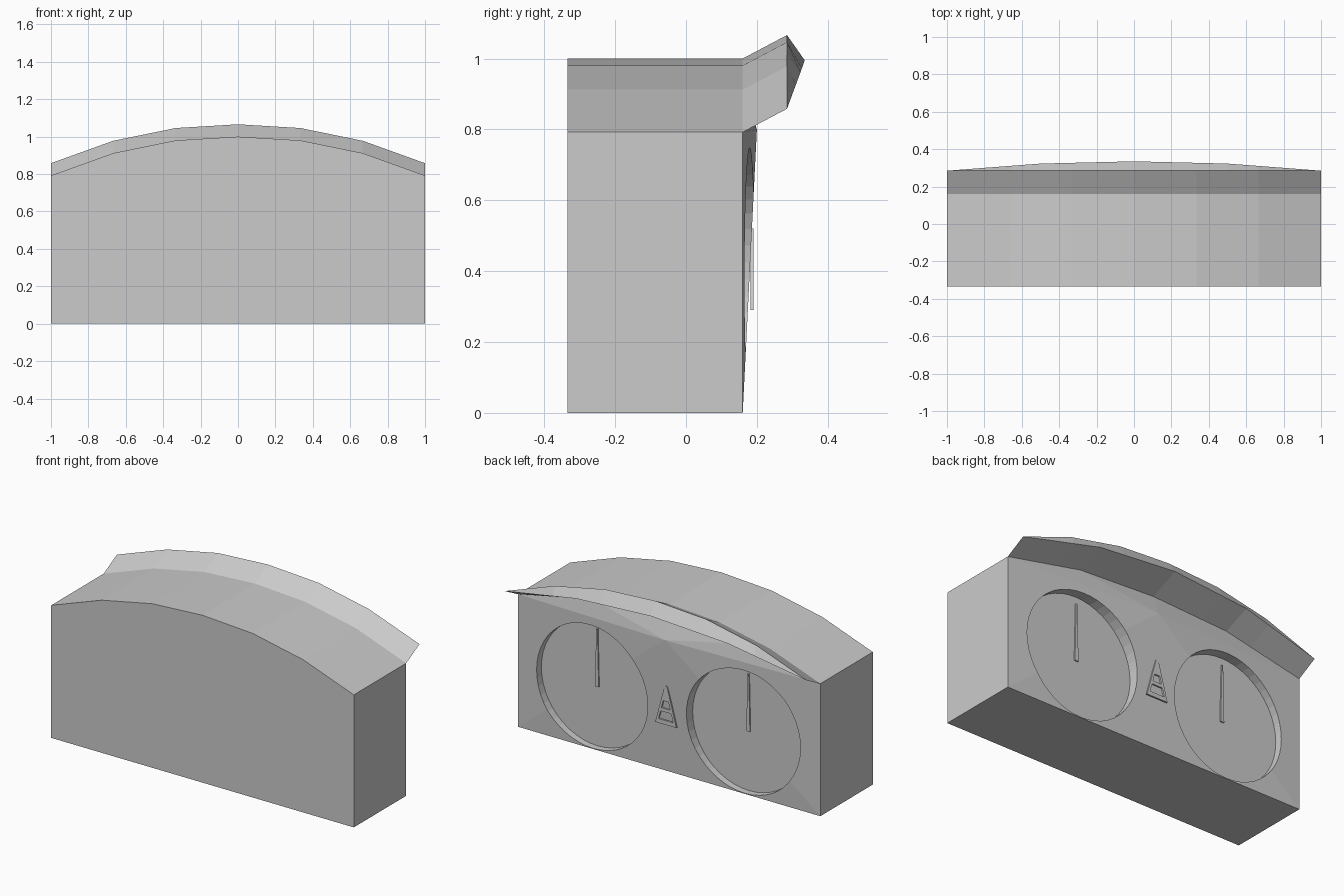
import bpy, bmesh
from math import radians

cube = bpy.data.objects.get("Cube")
if cube:
    bpy.data.objects.remove(cube, do_unlink=True)

grey = bpy.data.materials.new("plain_grey")
grey.use_nodes = True
colour = (0.6, 0.6, 0.6, 1)
grey.diffuse_color = colour
grey.node_tree.nodes["Principled BSDF"].inputs["Base Color"].default_value = colour


def finish(name, bm):
    bmesh.ops.remove_doubles(bm, verts=bm.verts, dist=0.0005)
    bmesh.ops.recalc_face_normals(bm, faces=bm.faces)
    mesh = bpy.data.meshes.new(name)
    bm.to_mesh(mesh)
    bm.free()
    mesh.materials.append(grey)
    obj = bpy.data.objects.new(name, mesh)
    bpy.context.collection.objects.link(obj)
    return obj


def polyline(points, x):
    """Height along a mirrored polyline of (x, value) points."""
    x = abs(x)
    for (x0, v0), (x1, v1) in zip(points, points[1:]):
        if x <= x1:
            return v0 + (v1 - v0) * (x - x0) / (x1 - x0)
    return points[-1][1]


def prism(bm, outline, y0, y1):
    """Extrude an (x, z) outline along y."""
    near = [bm.verts.new((x, y0, z)) for x, z in outline]
    far = [bm.verts.new((x, y1, z)) for x, z in outline]
    bm.faces.new(near)
    bm.faces.new(far[::-1])
    for i in range(len(near)):
        j = (i + 1) % len(near)
        bm.faces.new((near[i], far[i], far[j], near[j]))


# Housing: arched block, raised visor, bowed lip and shallow pyramid dial panel
FRONT, BACK, RIM = -0.335, 0.16, 0.285
ARCH = [(0, 1.0), (1 / 3, 0.98), (2 / 3, 0.912), (1, 0.792)]
LIP_Y = [(0, 0.335), (0.5, 0.323), (1, RIM)]
LIP_Z = [(0, 0.995), (0.5, 0.961), (1, 0.858)]
INNER = [(0, 0.92), (0.5, 0.895), (1, 0.792)]
half = [1 / 3, 0.5, 2 / 3, 1]
xs = [-x for x in reversed(half)] + [0] + half

bm = bmesh.new()
rows = []
for x in xs:
    top = polyline(ARCH, x)
    section = [(FRONT, top), (BACK, top), (RIM, top + 0.066),
               (polyline(LIP_Y, x), polyline(LIP_Z, x)), (BACK, polyline(INNER, x))]
    rows.append([bm.verts.new((x, y, z)) for y, z in section])
for a, b in zip(rows, rows[1:]):
    for i in range(4):
        bm.faces.new((a[i], a[i + 1], b[i + 1], b[i]))

apex = bm.verts.new((0, 0.2, 0.8))
fl, fr, br, bl = [bm.verts.new((x, y, 0)) for x, y in
                  ((-1, FRONT), (1, FRONT), (1, BACK), (-1, BACK))]
for a, b in zip(rows, rows[1:]):
    bm.faces.new((apex, a[4], b[4]))
bm.faces.new((apex, bl, br))
bm.faces.new((apex, br, rows[-1][4]))
bm.faces.new((apex, rows[0][4], bl))
bm.faces.new((fl, fr, br, bl))
bm.faces.new([fl, fr] + [r[0] for r in reversed(rows)])
bm.faces.new((fl, bl, rows[0][1], rows[0][0]))
bm.faces.new((fr, br, rows[-1][1], rows[-1][0]))
housing = finish("housing", bm)

# Dial recesses and needles
DIAL_Z, DIAL_R, FLOOR = 0.376, 0.372, 0.12
for side, x in (("left", 0.5), ("right", -0.5)):
    bpy.ops.mesh.primitive_cylinder_add(vertices=48, radius=DIAL_R, depth=0.12,
                                        location=(x, FLOOR + 0.06, DIAL_Z),
                                        rotation=(radians(90), 0, 0))
    cutter = bpy.context.object
    cutter.name = side + "_dial_cutter"
    cutter.data.materials.append(grey)
    cutter.hide_render = True
    cutter.display_type = 'WIRE'
    cut = housing.modifiers.new(side + "_dial_recess", 'BOOLEAN')
    cut.operation = 'DIFFERENCE'
    cut.solver = 'EXACT'
    cut.object = cutter

    bm = bmesh.new()
    prism(bm, [(x - 0.012, 0.36), (x + 0.012, 0.36), (x + 0.004, 0.705), (x - 0.004, 0.705)],
          FLOOR - 0.005, FLOOR + 0.008)
    finish(side + "_needle", bm)

# Centre triangle emblem: two sloping legs with cross bars
bm = bmesh.new()
LOW, HIGH = 0.29, 0.52


def width(z):
    return 0.07 - 0.062 * (z - LOW) / (HIGH - LOW)


def bar(z0, z1):
    prism(bm, [(-width(z0), z0), (width(z0), z0), (width(z1), z1), (-width(z1), z1)], 0.182, 0.191)


for z0, z1 in ((LOW, 0.315), (0.365, 0.385), (0.43, HIGH)):
    bar(z0, z1)
for s in (-1, 1):
    for z0, z1 in ((0.315, 0.365), (0.385, 0.43)):
        prism(bm, [(s * width(z0), z0), (s * (width(z0) - 0.015), z0),
                   (s * (width(z1) - 0.015), z1), (s * width(z1), z1)], 0.182, 0.191)
finish("centre_triangle", bm)
